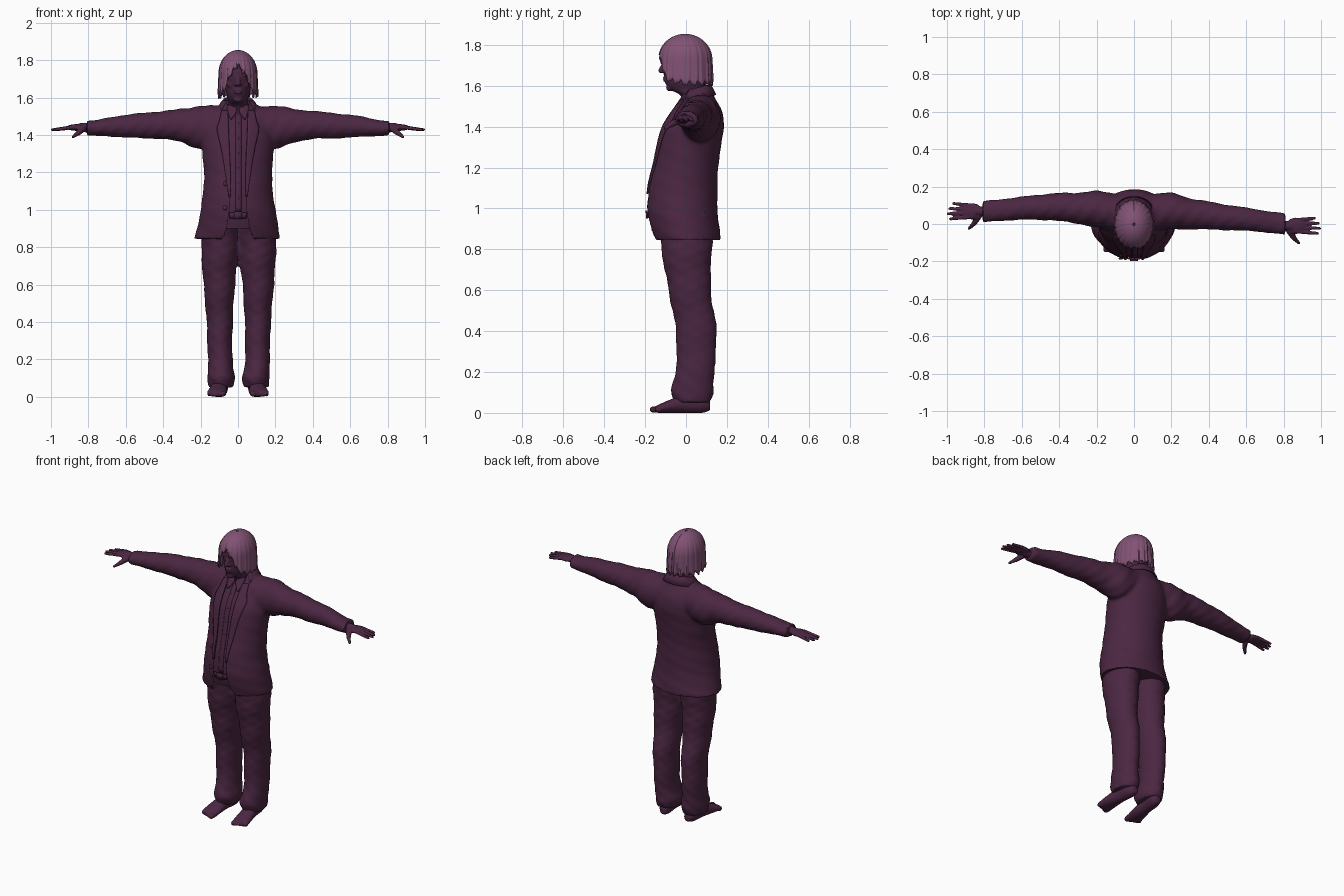
import bpy, bmesh, math
from mathutils import Vector, Matrix
from mathutils.bvhtree import BVHTree

cube = bpy.data.objects.get("Cube")
if cube:
    bpy.data.objects.remove(cube, do_unlink=True)


def material(name, rgb):
    m = bpy.data.materials.new(name)
    m.use_nodes = True
    m.diffuse_color = (*rgb, 1)
    m.node_tree.nodes["Principled BSDF"].inputs["Base Color"].default_value = (*rgb, 1)
    return m


PLUM = material("dark plum", (0.07, 0.02, 0.054))
MAUVE = material("mauve hair", (0.22, 0.085, 0.175))


def interpolate(rows, t):
    """Straight-line lookup in (position, value) rows."""
    for (a, p), (b, q) in zip(rows, rows[1:]):
        if t <= b:
            return p + (q - p) * max(0, t - a) / (b - a)
    return rows[-1][1]


def spline(rows, sub=6):
    """Smooth interpolation through rows of numbers."""
    out = []
    for i in range(len(rows) - 1):
        a, b = rows[max(i - 1, 0)], rows[i]
        c, d = rows[i + 1], rows[min(i + 2, len(rows) - 1)]
        for k in range(sub):
            t = k / sub
            out.append([q + 0.5 * t * (r - p + t * (2 * p - 5 * q + 4 * r - s + t * (3 * (q - r) + s - p)))
                        for p, q, r, s in zip(a, b, c, d)])
    return out + [list(rows[-1])]


def loft(bm, rows, axis, fold=0.0, n=32):
    """Closed loft; each row is position, two centres, two radii."""
    rings = []
    for t, a, b, ra, rb in spline(rows):
        ring = []
        for k in range(n):
            g = math.tau * k / n
            w = 1 + fold * math.sin(55 * t + 2 * g) * math.sin(23 * t + 3 * g)
            u, v = a + ra * w * math.cos(g), b + rb * w * math.sin(g)
            ring.append(bm.verts.new({"x": (t, u, v), "y": (u, t, v), "z": (u, v, t)}[axis]))
        rings.append(ring)
    for p, q in zip(rings, rings[1:]):
        for k in range(n):
            bm.faces.new((p[k], p[(k + 1) % n], q[(k + 1) % n], q[k]))
    bm.faces.new(rings[0])
    bm.faces.new(rings[-1])


def ball(bm, centre, size):
    mat = Matrix.Translation(centre) @ Matrix.Diagonal((*size, 1))
    bmesh.ops.create_uvsphere(bm, u_segments=12, v_segments=8, radius=1, matrix=mat)


def capsule(bm, p, q, r0, r1):
    """Tapered rod with rounded ends."""
    p, q = Vector(p), Vector(q)
    turn = (q - p).to_track_quat("Z", "Y").to_matrix().to_4x4()
    bmesh.ops.create_cone(bm, cap_ends=True, segments=12, radius1=r0, radius2=r1, depth=(q - p).length,
                          matrix=Matrix.Translation((p + q) / 2) @ turn)
    ball(bm, p, (r0, r0, r0))
    ball(bm, q, (r1, r1, r1))


def bake(ob):
    dg = bpy.context.evaluated_depsgraph_get()
    mesh = bpy.data.meshes.new_from_object(ob.evaluated_get(dg))
    ob.modifiers.clear()
    ob.data = mesh


def soften(ob):
    bpy.ops.object.select_all(action="DESELECT")
    ob.select_set(True)
    bpy.context.view_layer.objects.active = ob
    bpy.ops.object.shade_smooth_by_angle(angle=math.radians(40))


def solid(name, bm, mat=PLUM, voxel=0.0, rounds=2):
    """Turn a bmesh into an object, optionally fusing its parts."""
    bmesh.ops.recalc_face_normals(bm, faces=bm.faces[:])
    mesh = bpy.data.meshes.new(name)
    bm.to_mesh(mesh)
    bm.free()
    mesh.materials.append(mat)
    ob = bpy.data.objects.new(name, mesh)
    bpy.context.collection.objects.link(ob)
    if voxel:
        fuse = ob.modifiers.new("fuse", "REMESH")
        fuse.mode, fuse.voxel_size = "VOXEL", voxel
        relax = ob.modifiers.new("relax", "SMOOTH")
        relax.factor, relax.iterations = 0.5, rounds
        bake(ob)
        if not ob.data.materials:
            ob.data.materials.append(mat)
    soften(ob)
    return ob


def sheet(name, grid, mat=PLUM, thick=0.008):
    """Thin curved plate through a grid of points."""
    bm = bmesh.new()
    vs = [[bm.verts.new(p) for p in row] for row in grid]
    for p, q in zip(vs, vs[1:]):
        for k in range(len(p) - 1):
            bm.faces.new((p[k], p[k + 1], q[k + 1], q[k]))
    shell = solid(name, bm, mat).modifiers.new("thickness", "SOLIDIFY")
    shell.thickness, shell.offset = thick, 0


# Jacket body and sleeves
torso = [(0.845, -0.005, 0.005, 0.23, 0.165), (0.9, 0, -0.005, 0.218, 0.17), (1.0, 0, -0.02, 0.2, 0.173),
         (1.1, 0, -0.015, 0.186, 0.17), (1.2, 0, -0.003, 0.182, 0.16), (1.3, 0, 0.015, 0.19, 0.156),
         (1.4, 0, 0.035, 0.19, 0.15), (1.48, 0, 0.055, 0.165, 0.12), (1.54, 0, 0.06, 0.12, 0.082),
         (1.585, 0, 0.055, 0.08, 0.065)]
sleeve = [(0.08, 1.455, 0.1, 0.1), (0.2, 1.44, 0.098, 0.115), (0.3, 1.45, 0.083, 0.09), (0.4, 1.453, 0.075, 0.075),
          (0.5, 1.45, 0.068, 0.069), (0.65, 1.445, 0.06, 0.056), (0.76, 1.437, 0.058, 0.042), (0.81, 1.437, 0.058, 0.04)]
sway = {-1: (0.06, 0.078, 0.085, 0.09, 0.09, 0.08, 0.07, 0.065), 1: (0.06, 0.068, 0.055, 0.045, 0.035, 0.02, 0.005, 0)}
bm = bmesh.new()
loft(bm, torso, "z", 0.012, 48)
for s in (-1, 1):
    loft(bm, [(s * x, y, z, ry, rz) for (x, z, ry, rz), y in zip(sleeve, sway[s])], "x", 0.05)
jacket = solid("jacket", bm, voxel=0.011)
bm = bmesh.new()
bm.from_mesh(jacket.data)
surface = BVHTree.FromBMesh(bm)

# Front opening: snap the rim to a clean line and remove the faces inside
rim = [(0.85, 0.085), (0.9, 0.06), (1.0, 0.046), (1.15, 0.042), (1.35, 0.05), (1.5, 0.052), (1.56, 0.06)]
for v in bm.verts:
    w = interpolate(rim, v.co.z)
    if v.co.y < 0.02 and abs(abs(v.co.x) - w) < 0.0056:
        v.co.x = math.copysign(w, v.co.x)
inside = []
for f in bm.faces:
    c = f.calc_center_median()
    if c.y < 0.02 and abs(c.x) < interpolate(rim, c.z):
        inside.append(f)
bmesh.ops.delete(bm, geom=inside, context="FACES")
bm.to_mesh(jacket.data)
bm.free()


def on_chest(x, z, lift=0.004):
    hit = surface.ray_cast(Vector((x, -1, z)), Vector((0, 1, 0)))[0]
    return Vector((x, (hit.y if hit else 0.0) - lift, z))


# Lapels, collars and buttons lie on the chest
lapel = [(1.07, 0.04, 0.05), (1.2, 0.04, 0.068), (1.33, 0.046, 0.09), (1.43, 0.05, 0.112), (1.47, 0.051, 0.1),
         (1.53, 0.054, 0.088)]
flap = [(1.485, 0.034, 0.04), (1.51, 0.016, 0.05), (1.535, 0.006, 0.056), (1.56, 0.025, 0.058)]
for s, side in ((-1, "right"), (1, "left")):
    for part, rows, lift in (("lapel", lapel, 0.005), ("shirt_collar", flap, 0.0)):
        sheet(side + "_" + part, [[on_chest(s * (a + (b - a) * k / 5), z, lift) for k in range(6)]
                                  for z, a, b in spline(rows, 4)])
arc = [math.radians(-125 + 250 * k / 30) for k in range(31)]
sheet("jacket_collar", [[(r * 1.05 * math.sin(g), 0.05 + r * 0.9 * math.cos(g), z - 0.02 * (1 - math.cos(g)))
                         for g in arc] for r, z in ((0.105, 1.555), (0.086, 1.59), (0.075, 1.605), (0.068, 1.59))])
bm = bmesh.new()
for x, z in ((-0.066, 1.14), (-0.07, 1.01)):
    ball(bm, on_chest(x, z), (0.013, 0.007, 0.013))
for k in range(6):
    ball(bm, on_chest(0.003, 1.06 + 0.08 * k, -0.012), (0.006, 0.005, 0.006))
solid("buttons", bm)

# Shirt, placket and belt
bm = bmesh.new()
loft(bm, [(z, x, y, rx - 0.02, ry - 0.013) for z, x, y, rx, ry in torso[1:]], "z", 0.015, 48)
solid("shirt", bm)
sheet("placket", [[on_chest(x, 0.99 + 0.025 * k, -0.012) for x in (-0.012, 0.003, 0.018)] for k in range(22)], thick=0.006)
sheet("belt", [[on_chest(-0.045 + 0.01 * k, z, -0.004) for k in range(10)] for z in (0.955, 0.97, 0.985)])
sheet("buckle", [[on_chest(x, z, 0.003) for x in (-0.022, 0, 0.022)] for z in (0.95, 0.97, 0.99)])

# Trousers
leg = [(0.05, 0.095, 0.03, 0.066, 0.085), (0.1, 0.092, 0.03, 0.074, 0.105), (0.15, 0.097, 0.038, 0.068, 0.1),
       (0.22, 0.1, 0.045, 0.066, 0.095), (0.4, 0.102, 0.05, 0.07, 0.1), (0.6, 0.104, 0.018, 0.084, 0.104),
       (0.8, 0.1, 0.003, 0.1, 0.124), (0.98, 0.09, -0.01, 0.1, 0.14)]
bm = bmesh.new()
for s in (-1, 1):
    loft(bm, [(z, s * x + 0.004, y, rx, ry) for z, x, y, rx, ry in leg], "z", 0.05)
solid("trousers", bm, voxel=0.011)

# Bare feet, turned slightly outward
foot = [(0.118, 0, 0.035, 0.02, 0.022), (0.08, 0, 0.045, 0.038, 0.045), (0.0, 0, 0.046, 0.04, 0.046),
        (-0.08, 0, 0.032, 0.05, 0.032), (-0.13, 0, 0.021, 0.052, 0.021), (-0.15, 0, 0.017, 0.045, 0.014)]
for s, side in ((-1, "right"), (1, "left")):
    bm = bmesh.new()
    loft(bm, foot, "y")
    capsule(bm, (0, 0.05, 0.05), (0, 0.045, 0.14), 0.04, 0.042)
    for k in range(5):
        r = 0.016 - 0.0018 * k
        x = s * (-0.036 + 0.0195 * k)
        capsule(bm, (x, -0.13, r + 0.004), (x, -0.163 + 0.008 * k, r), r, r * 0.95)
    for v in bm.verts:
        v.co.x += s * (0.1 - 0.1 * v.co.y)
    solid(side + "_foot", bm, voxel=0.006, rounds=1)

# Hands with spread thumbs
for s, side, y0 in ((-1, "right", 0.068), (1, "left", -0.01)):
    bm = bmesh.new()
    capsule(bm, (s * 0.78, y0, 1.438), (s * 0.84, y0, 1.44), 0.027, 0.024)
    ball(bm, (s * 0.865, y0, 1.44), (0.055, 0.045, 0.018))
    for k, tip in enumerate((0.982, 0.993, 0.985, 0.965)):
        y = 0.023 * k - 0.034
        capsule(bm, (s * 0.88, y0 + y * 0.9, 1.442), (s * tip, y0 + y * 1.2, 1.428), 0.0115, 0.008)
    capsule(bm, (s * 0.83, y0 - 0.025, 1.432), (s * 0.855, y0 - 0.065, 1.41), 0.018, 0.014)
    capsule(bm, (s * 0.855, y0 - 0.065, 1.41), (s * 0.882, y0 - 0.092, 1.39), 0.013, 0.008)
    solid(side + "_hand", bm, voxel=0.005, rounds=1)

# Head, neck and face
bm = bmesh.new()
loft(bm, [(1.48, 0, 0.05, 0.06, 0.06), (1.55, 0, 0.035, 0.055, 0.06), (1.58, 0, 0.005, 0.05, 0.08),
          (1.61, 0, -0.003, 0.06, 0.097), (1.66, 0, 0, 0.07, 0.106), (1.73, 0, 0, 0.08, 0.113),
          (1.79, 0, 0, 0.075, 0.1), (1.83, 0, 0, 0.045, 0.06)], "z")
capsule(bm, (0, -0.104, 1.715), (0, -0.122, 1.675), 0.009, 0.014)
ball(bm, (0, -0.08, 1.59), (0.025, 0.018, 0.017))
for z in (1.627, 1.64):
    ball(bm, (0, -0.102, z), (0.024, 0.012, 0.0065))
for s in (-1, 1):
    ball(bm, (s * 0.013, -0.112, 1.67), (0.009, 0.011, 0.008))
    ball(bm, (s * 0.028, -0.097, 1.722), (0.022, 0.012, 0.007))
    ball(bm, (s * 0.028, -0.093, 1.703), (0.014, 0.01, 0.008))
    ball(bm, (s * 0.04, -0.074, 1.67), (0.02, 0.018, 0.018))
solid("head", bm, voxel=0.0055, rounds=1)

# Hair with a parted fringe and ragged hem
hem = [(0, 1.775), (0.5, 1.712), (0.75, 1.645), (1.0, 1.625), (1.6, 1.61), (3.2, 1.615)]


def hair_point(g, v):
    low = interpolate(hem, abs(g)) + 0.011 * math.sin(19 * g) + 0.006 * math.sin(41 * g)
    z = 1.85 - (1.85 - low) * v * v
    r = math.sqrt(max(0, 1 - ((z - 1.73) / 0.12) ** 2)) if z > 1.73 else 1 + 0.4 * (1.73 - z)
    r *= 1 + v * (0.018 * math.sin(23 * g) + 0.012 * math.sin(37 * g + 2 * v))
    return (0.099 * r * math.sin(g), -0.004 - 0.127 * r * math.cos(g), z)


sheet("hair", [[hair_point(math.pi * (k / 80 - 1), 0.03 + 0.97 * j / 20) for k in range(161)] for j in range(21)], MAUVE)
